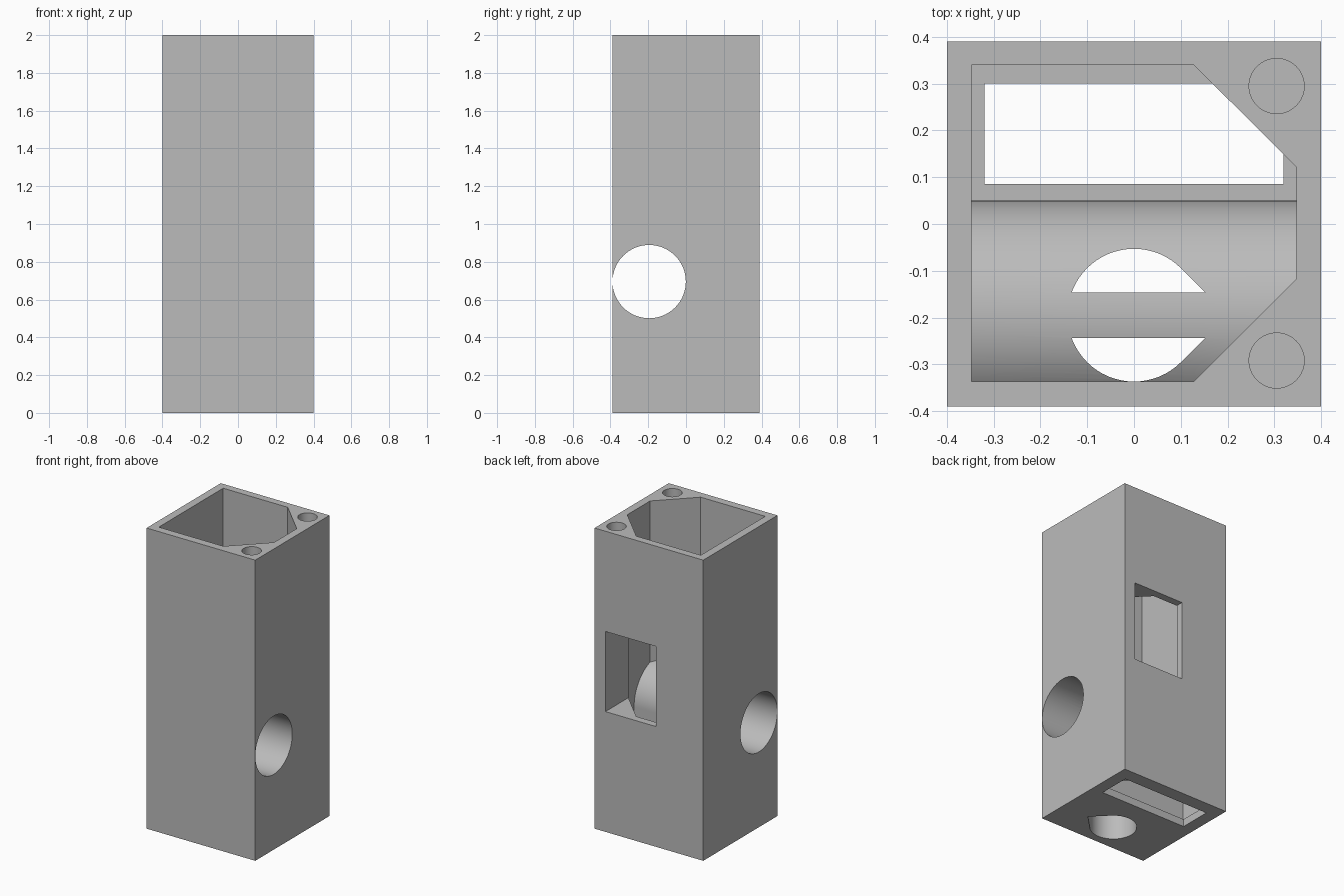
import bpy, bmesh
from math import sin, cos, pi, radians, acos
from mathutils import Vector

cube = bpy.data.objects.get("Cube")
if cube:
    bpy.data.objects.remove(cube, do_unlink=True)

grey = bpy.data.materials.new("plain grey")
grey.use_nodes = True
grey.diffuse_color = (0.5, 0.5, 0.5, 1)
grey.node_tree.nodes["Principled BSDF"].inputs["Base Color"].default_value = (0.5, 0.5, 0.5, 1)


def prism(name, profile, axis, lo, hi):
    """Extrude a 2D outline along x (outline in y, z), y (x, z) or z (x, y)."""
    def place(a, b, h):
        return {"x": (h, a, b), "y": (a, h, b), "z": (a, b, h)}[axis]
    bm = bmesh.new()
    face = bm.faces.new([bm.verts.new(place(a, b, lo)) for a, b in profile])
    out = bmesh.ops.extrude_face_region(bm, geom=[face])
    moved = [v for v in out["geom"] if isinstance(v, bmesh.types.BMVert)]
    bmesh.ops.translate(bm, verts=moved, vec=Vector(place(0, 0, hi - lo)))
    bmesh.ops.recalc_face_normals(bm, faces=bm.faces)
    mesh = bpy.data.meshes.new(name)
    bm.to_mesh(mesh)
    bm.free()
    mesh.materials.append(grey)
    obj = bpy.data.objects.new(name, mesh)
    bpy.context.collection.objects.link(obj)
    return obj


def rect(a0, a1, b0, b1):
    return [(a0, b0), (a1, b0), (a1, b1), (a0, b1)]


def arc(ca, cb, r, start, end, n):
    return [(ca + r * cos(start + (end - start) * i / n),
             cb + r * sin(start + (end - start) * i / n)) for i in range(n + 1)]


def circle(ca, cb, r, n=64):
    return arc(ca, cb, r, 0, 2 * pi, n)[:-1]


def combine(target, tool, operation):
    tool.hide_render = True
    mod = target.modifiers.new(operation, "BOOLEAN")
    mod.operation = operation
    mod.solver = "EXACT"
    mod.object = tool
    bpy.context.view_layer.objects.active = target
    bpy.ops.object.modifier_apply(modifier=mod.name)
    bpy.data.objects.remove(tool, do_unlink=True)


BORE_Y, BORE_Z = -0.195, 0.695

# Outer box, hollowed from the top with two solid screw corners
body = prism("housing", rect(-0.4, 0.4, -0.39, 0.39), "z", 0, 2)
cavity = [(-0.347, -0.337), (0.128, -0.337), (0.347, -0.118),
          (0.347, 0.122), (0.128, 0.34), (-0.347, 0.34)]
combine(body, prism("cavity", cavity, "z", 0.05, 2.1), "DIFFERENCE")

# Round-topped block that carries the cross bore
front = -0.37
saddle = arc(BORE_Y, BORE_Z, 0.245, 0, acos((front - BORE_Y) / 0.245), 48)
saddle += [(front, 0.02), (0.05, 0.02)]
combine(body, prism("saddle", saddle, "x", -0.37, 0.37), "UNION")

# Cross bore through both side walls
combine(body, prism("bore", circle(BORE_Y, BORE_Z, 0.194), "x", -0.5, 0.5), "DIFFERENCE")

# Teardrop hole from below, stopping just under the crown of the saddle
teardrop = arc(0, BORE_Y, 0.142, radians(45), radians(315), 48) + [(0.201, BORE_Y)]
combine(body, prism("teardrop", teardrop, "z", -0.1, 0.935), "DIFFERENCE")

# Floor slot, limited to the floor thickness
combine(body, prism("slot", rect(-0.32, 0.32, 0.086, 0.3), "z", -0.1, 0.05 + 0.0005), "DIFFERENCE")

# Window in the back wall
combine(body, prism("window", rect(-0.053, 0.32, 0.8, 1.333), "y", 0.13, 0.5), "DIFFERENCE")

# Blind screw holes in the top corners
for y in (-0.292, 0.295):
    combine(body, prism("screw_hole", circle(0.305, y, 0.059, 40), "z", 1.6, 2.1), "DIFFERENCE")

bpy.ops.object.select_all(action="DESELECT")
body.select_set(True)
bpy.context.view_layer.objects.active = body
bpy.ops.object.shade_smooth_by_angle(angle=radians(25))
